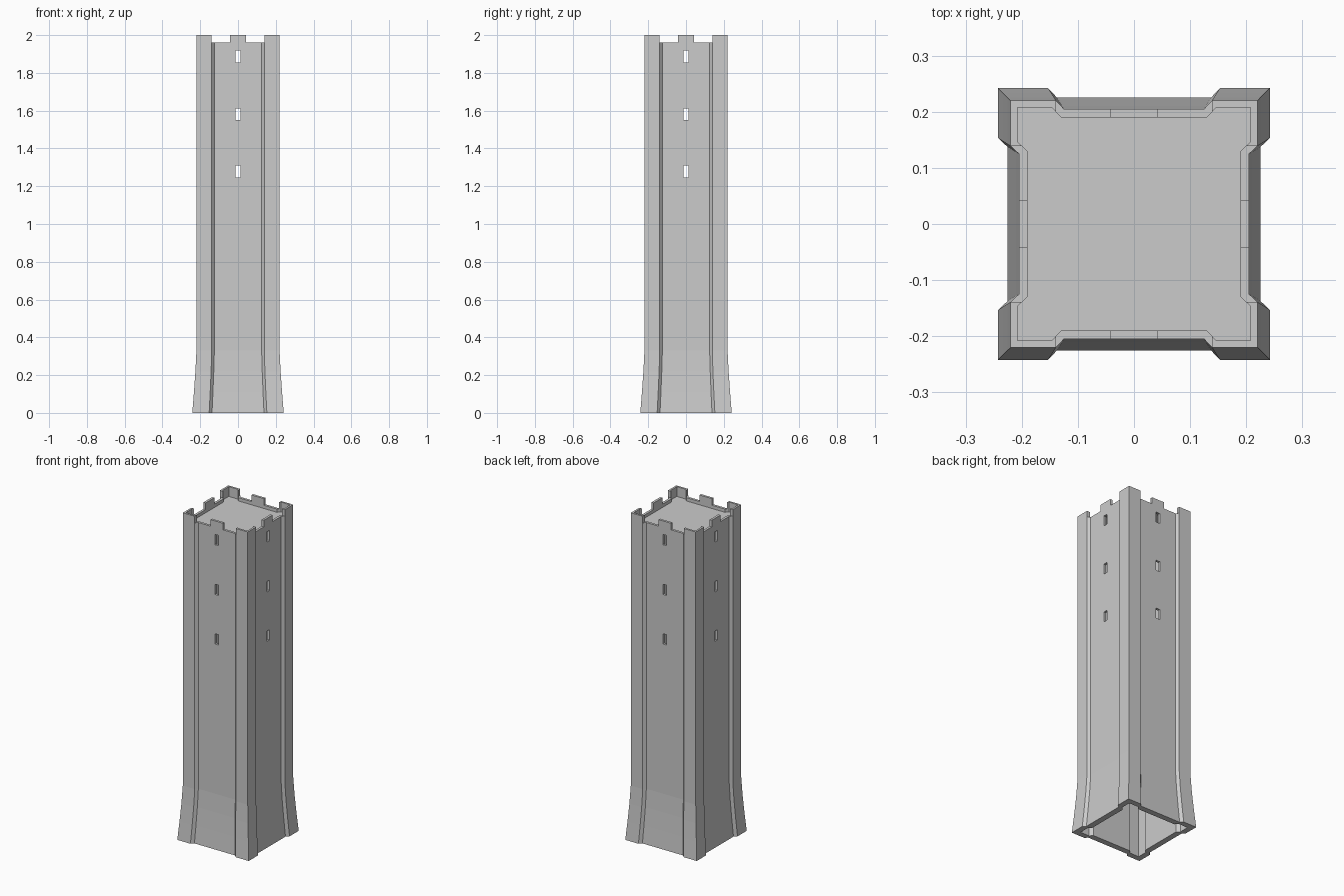
import bpy, bmesh
from mathutils import Matrix, Vector

if "Cube" in bpy.data.objects:
    bpy.data.objects.remove(bpy.data.objects["Cube"])


def section(corner, pier, wall, neck):
    """Plan outline: square corner piers with recessed walls between (16 points)."""
    quarter = [(-neck, -wall), (neck, -wall), (pier, -corner), (corner, -corner), (corner, -pier)]
    pts = []
    for k in range(4):
        for x, y in quarter[1:] + [(wall, -neck)]:
            for _ in range(k):
                x, y = -y, x
            pts.append((x, y))
    return pts


def make_object(name, bm):
    bmesh.ops.remove_doubles(bm, verts=bm.verts, dist=1e-5)
    bmesh.ops.recalc_face_normals(bm, faces=bm.faces)
    mesh = bpy.data.meshes.new(name)
    bm.to_mesh(mesh)
    bm.free()
    ob = bpy.data.objects.new(name, mesh)
    bpy.context.collection.objects.link(ob)
    return ob


def loft(bm, rings, closed=False):
    n = len(rings[0])
    for a, b in zip(rings, rings[1:] + (rings[:1] if closed else [])):
        for i in range(n):
            j = (i + 1) % n
            bm.faces.new((a[i], a[j], b[j], b[i]))


def ring(bm, pts, z, s=1.0):
    return [bm.verts.new((x * s, y * s, z)) for x, y in pts]


OUTER = section(0.22, 0.139, 0.205, 0.125)
INNER = section(0.208, 0.147, 0.19, 0.13)

# Hollow tower shell with flared foot
bm = bmesh.new()
foot = [(0, 1.1), (0.11, 1.06), (0.22, 1.025), (0.33, 1.0), (2.0, 1.0)]
rings = [ring(bm, OUTER, z, s) for z, s in foot]
rings += [ring(bm, INNER, 2.0), ring(bm, INNER, 0.0)]
loft(bm, rings, closed=True)
tower = make_object("tower_walls", bm)


def cut(boxes, along_y):
    """Cut boxes (x centre, z centre, width, height) right through the tower."""
    bm = bmesh.new()
    for c, z, w, h in boxes:
        loc = Vector((c, 0, z)) if along_y else Vector((0, c, z))
        size = (w, 1, h) if along_y else (1, w, h)
        bmesh.ops.create_cube(bm, size=1, matrix=Matrix.Translation(loc) @ Matrix.Diagonal((*size, 1)))
    cutter = make_object("opening_cutter", bm)
    cutter.hide_render = True
    mod = tower.modifiers.new("openings", 'BOOLEAN')
    mod.operation = 'DIFFERENCE'
    mod.solver = 'EXACT'
    mod.object = cutter
    bpy.context.view_layer.objects.active = tower
    bpy.ops.object.modifier_apply(modifier=mod.name)
    bpy.data.objects.remove(cutter, do_unlink=True)


# Battlement gaps and arrow slits on all four sides
gaps = [(s * 0.0905, 2.01, 0.097, 0.1) for s in (-1, 1)]
slits = [(0, z, 0.026, 0.063) for z in (1.278, 1.581, 1.886)]
for along_y in (True, False):
    cut(gaps + slits, along_y)

# Roof deck just below the battlements
bm = bmesh.new()
low, high = ring(bm, INNER, 1.925), ring(bm, INNER, 1.94)
loft(bm, [low, high])
bm.faces.new(low)
bm.faces.new(high)
make_object("roof_deck", bm)
